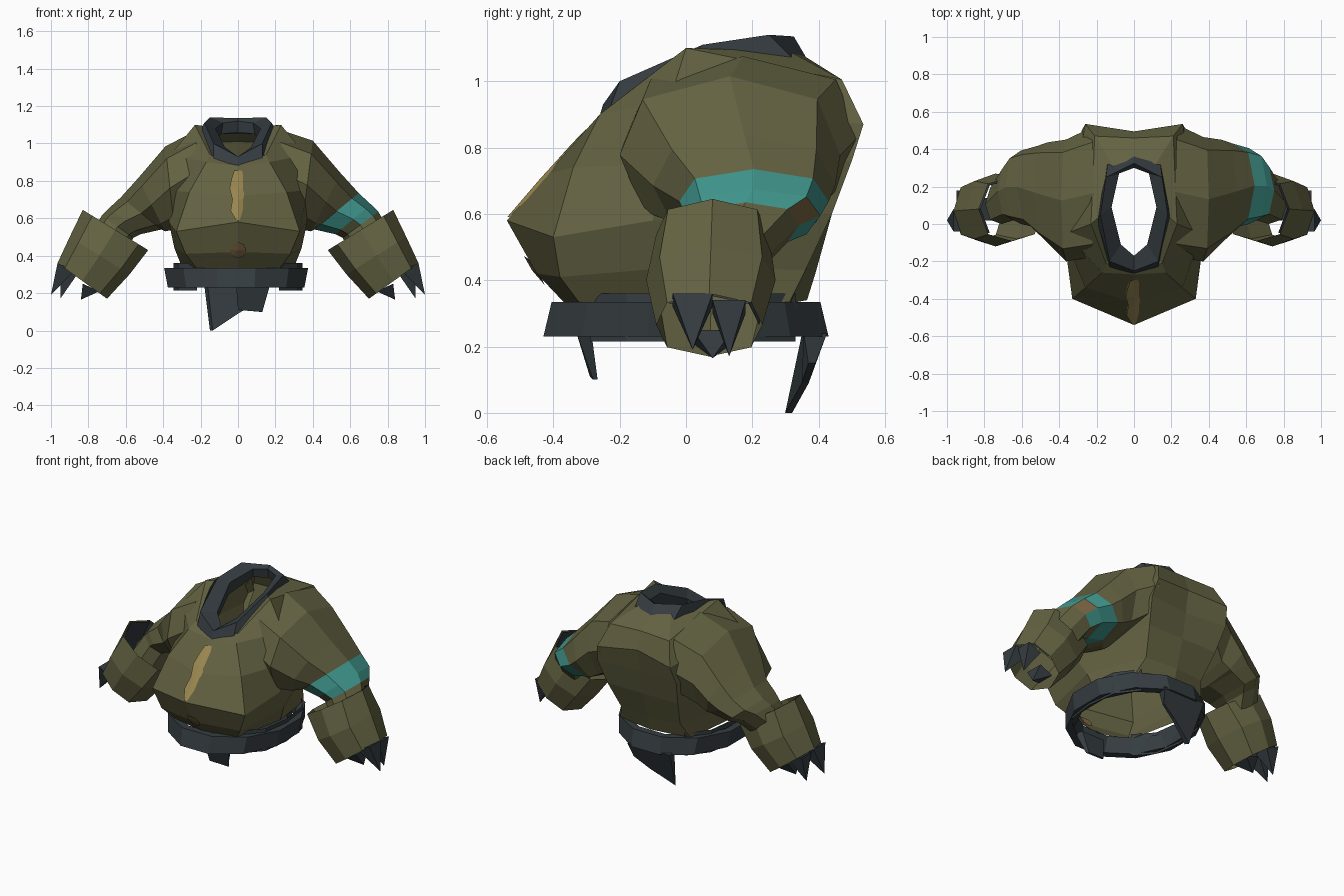
import bpy, math
from mathutils import Vector
from mathutils.bvhtree import BVHTree

if "Cube" in bpy.data.objects:
    bpy.data.objects.remove(bpy.data.objects["Cube"])


def mat(name, rgb):
    m = bpy.data.materials.new(name)
    m.diffuse_color = (*rgb, 1)
    m.use_nodes = True
    m.node_tree.nodes["Principled BSDF"].inputs["Base Color"].default_value = m.diffuse_color
    return m


OLIVE = mat("olive cloth", (0.125, 0.122, 0.054))
DARK = mat("dark leather", (0.036, 0.046, 0.052))
TEAL = mat("teal paint", (0.052, 0.31, 0.27))
GOLD = mat("gold paint", (0.32, 0.24, 0.08))
BROWN = mat("brown paint", (0.18, 0.12, 0.05))


def build(name, verts, faces, *mats):
    me = bpy.data.meshes.new(name)
    me.from_pydata([tuple(v) for v in verts], [], faces)
    for m in mats:
        me.materials.append(m)
    ob = bpy.data.objects.new(name, me)
    bpy.context.collection.objects.link(ob)
    return ob


def loft(name, rings, *mats, closed=False, open_ring=False):
    """Skin equal rings of points; closed joins the last ring to the first."""
    n, k = len(rings[0]), len(rings)
    faces = [(i * n + j, i * n + (j + 1) % n,
              (i + 1) % k * n + (j + 1) % n, (i + 1) % k * n + j)
             for i in range(k if closed else k - 1)
             for j in range(n - 1 if open_ring else n)]
    return build(name, [p for r in rings for p in r], faces, *mats)


def mirror_ring(half):
    """Half ring from front centre round to back centre, mirrored in x."""
    return half + [(-x, y, z) for x, y, z in half[-2:0:-1]]


# Jacket body: front centre, front corner, side, back corner, back centre
body_halves = [
    [(0, -.36, .325), (.22, -.32, .33), (.30, 0, .34), (.25, .31, .33), (0, .365, .34)],
    [(0, -.45, .42), (.28, -.38, .41), (.34, -.02, .44), (.21, .36, .43), (0, .39, .42)],
    [(0, -.54, .58), (.33, -.40, .53), (.37, -.1, .58), (.25, .44, .60), (0, .44, .60)],
    [(0, -.42, .72), (.26, -.34, .74), (.37, -.08, .75), (.28, .50, .76), (0, .47, .76)],
    [(0, -.27, .88), (.17, -.26, .90), (.36, -.05, .94), (.26, .535, .87), (0, .495, .90)],
    [(0, -.25, .89), (.15, -.21, .94), (.23, .0, 1.10), (.21, .47, 1.005), (0, .46, 1.01)],
    [(0, -.21, .885), (.11, -.17, .93), (.16, .06, 1.09), (.11, .31, 1.09), (0, .35, 1.08)],
]
body = loft("jacket_body", [mirror_ring(h) for h in body_halves], OLIVE)

# Collar: broad sloping band, high at the back and dipping at the front
collar_halves = [
    [(0, -.265, .88), (.13, -.235, .905), (.20, .02, 1.08), (.14, .34, 1.05), (0, .375, 1.05)],
    [(0, -.25, .93), (.13, -.20, 1.0), (.18, .05, 1.11), (.15, .25, 1.14), (0, .325, 1.135)],
    [(0, -.17, .93), (.07, -.11, .98), (.12, .09, 1.08), (.08, .27, 1.11), (0, .30, 1.12)],
    [(0, -.18, .86), (.08, -.12, .90), (.13, .09, 1.00), (.09, .28, 1.05), (0, .31, 1.06)],
]
loft("collar", [mirror_ring(h) for h in collar_halves], DARK)


def tube_ring(top, low, y0, y1, side, n=8, scale=1.0):
    """Oval ring spanning a top and a lower (x, z) point and a depth range."""
    ring = []
    for i in range(n):
        a = math.tau * i / n
        c = math.cos(a) * scale
        s = max(-1, min(1, math.sin(a) * 1.12)) * scale
        x = (top[0] + low[0]) / 2 + (top[0] - low[0]) / 2 * c
        z = (top[1] + low[1]) / 2 + (top[1] - low[1]) / 2 * c
        ring.append((side * x, (y0 + y1) / 2 + (y1 - y0) / 2 * s, z))
    return ring


# Sleeve rings run from the shoulder to a wrist tucked inside the gauntlet
sleeve = [((.22, 1.075), (.27, .60), -.18, .525),
          ((.40, 1.015), (.34, .54), -.20, .465),
          ((.55, .84), (.39, .53), -.10, .45),
          ((.645, .735), (.41, .54), -.02, .43),
          ((.71, .675), (.52, .515), .0, .405),
          ((.75, .635), (.56, .495), .02, .34),
          ((.82, .52), (.62, .38), .0, .22)]
gauntlet = [((.83, .645), (.48, .43), -.09, .25),
            ((.90, .50), (.58, .30), -.12, .27),
            ((.965, .36), (.70, .17), -.09, .23)]

for side, word in ((1, "right"), (-1, "left")):
    # Sleeve; the right one has a painted lower band with a worn brown edge
    fit = 1 if side > 0 else .97
    rows = [((t[0] * fit, t[1] * fit if t[0] > .3 else t[1]), b, y0, y1 * fit)
            for t, b, y0, y1 in sleeve]
    arm = loft(word + "_sleeve", [tube_ring(*r, side) for r in rows], OLIVE, TEAL, BROWN)
    if side > 0:
        for p in arm.data.polygons:
            band, spot = divmod(p.index, 8)
            if band == 3 or (band == 4 and spot in (0, 2, 6, 7)):
                p.material_index = 1
            elif band == 4 and spot in (1, 4):
                p.material_index = 2
    # Open gauntlet with a dark lining on its outer side
    loft(word + "_gauntlet", [tube_ring(*r, side) for r in gauntlet], OLIVE)
    rings = [tube_ring(*r, side, scale=.94) for r in gauntlet]
    loft(word + "_gauntlet_lining", [r[-1:] + r[:3] for r in rings], DARK, open_ring=True)
    # Claws hanging from the gauntlet end
    claws = [((.925, .36), .02, .12, (1.0, .19)),
             ((.91, .34), .13, .10, (.95, .17)),
             ((.79, .25), .08, .12, (.84, .165))]
    for i, ((x, z), y, w, (tx, tz)) in enumerate(claws):
        v = [(side * (x + .04), y - w / 2, z), (side * (x + .04), y + w / 2, z),
             (side * (x - .05), y + w / 2, z - .04), (side * (x - .05), y - w / 2, z - .04),
             (side * tx, y, tz)]
        build(f"{word}_claw_{i + 1}", v,
              [(0, 1, 2, 3), (0, 1, 4), (1, 2, 4), (2, 3, 4), (3, 0, 4)], DARK)
    # Dark lining between body and belt on each flank
    flank = [(side * x, y) for x, y in ((.22, -.29), (.32, -.18), (.345, 0), (.32, .2), (.22, .33))]
    loft(word + "_belt_lining", [[(x, y, z) for x, y in flank] for z in (.215, .36)],
         DARK, open_ring=True)


# Belt: hollow twelve-sided band, wider at the bottom
def oval(rx, ry, z, n=12):
    return [(-.01 + rx * math.cos(math.tau * (i + .5) / n) / .966,
             ry * math.sin(math.tau * (i + .5) / n) / .966, z) for i in range(n)]


loft("belt", [oval(.365, .43, .23), oval(.385, .405, .335),
              oval(.34, .36, .335), oval(.32, .38, .23)], DARK, closed=True)


# Hanging tabs under the belt: outer outline pushed inward at the top edge
def tab(name, outline, depth):
    n = len(outline)
    inner = [(x * .9, y + (depth if z > .2 else depth * .3), z) for x, y, z in outline]
    faces = [tuple(range(n)), tuple(range(2 * n - 1, n - 1, -1))]
    faces += [(i, (i + 1) % n, n + (i + 1) % n, n + i) for i in range(n)]
    build(name, outline + inner, faces, DARK)


tab("back_tab", [(-.18, .42, .24), (.12, .425, .24), (.10, .39, .15),
                 (0, .37, .09), (-.15, .32, .0)], -.07)
tab("front_tab", [(-.01, -.33, .24), (.17, -.33, .24), (.13, -.28, .10), (.0, -.29, .11)], .045)

# Painted marks laid on the chest, outside and showing through inside
tree = BVHTree.FromPolygons([v.co for v in body.data.vertices],
                            [tuple(p.vertices) for p in body.data.polygons])


def on_chest(x, z, gap):
    hit = tree.ray_cast(Vector((x, -2, z)), Vector((0, 1, 0)))[0]
    return (x, hit.y + gap, z)


stripe = [(.59, -.01, .01), (.64, -.04, .025), (.70, -.03, .03), (.76, -.045, .035),
          (.81, -.035, .035), (.855, -.02, .02)]
spot = [(0, .43)] + [(.044 * math.cos(math.tau * i / 8), .43 + .044 * math.sin(math.tau * i / 8))
                     for i in range(8)]
for word, gap in (("outer", -.008), ("inner", .008)):
    build(word + "_chest_stripe", [on_chest(x, z, gap) for z, a, b in stripe for x in (a, 0, b)],
          [(3 * i + j, 3 * i + j + 1, 3 * i + j + 4, 3 * i + j + 3)
           for i in range(5) for j in range(2)], GOLD)
    build(word + "_belly_dot", [on_chest(x, z, gap * 1.1) for x, z in spot],
          [(0, i + 1, (i + 1) % 8 + 1) for i in range(8)], BROWN)
